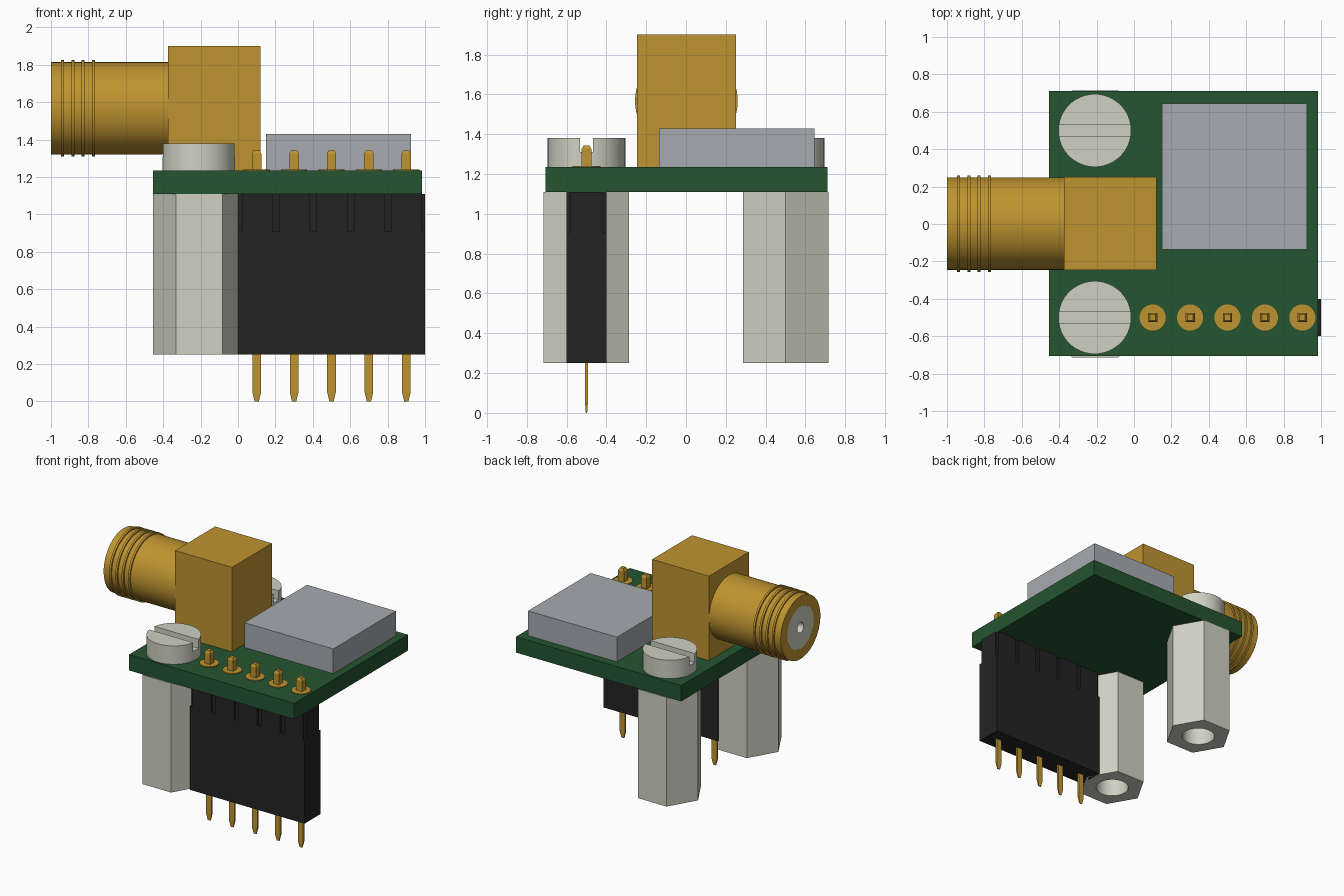
import bpy, bmesh, math
from mathutils import Matrix, Vector

if "Cube" in bpy.data.objects:
    bpy.data.objects.remove(bpy.data.objects["Cube"], do_unlink=True)


def material(name, rgb):
    m = bpy.data.materials.new(name)
    m.use_nodes = True
    color = (*rgb, 1)
    m.diffuse_color = color
    m.node_tree.nodes["Principled BSDF"].inputs["Base Color"].default_value = color
    return m


GREEN = material("board green", (0.018, 0.089, 0.03))
GOLD = material("gold", (0.52, 0.296, 0.03))
SILVER = material("silver", (0.62, 0.64, 0.54))
GREY = material("can grey", (0.38, 0.406, 0.434))
BLACK = material("black plastic", (0.0176, 0.0176, 0.0176))


def finish(name, bm, mat, smooth=False):
    bmesh.ops.recalc_face_normals(bm, faces=bm.faces)
    mesh = bpy.data.meshes.new(name)
    bm.to_mesh(mesh)
    bm.free()
    obj = bpy.data.objects.new(name, mesh)
    bpy.context.collection.objects.link(obj)
    mesh.materials.append(mat)
    if smooth:
        select(obj)
        bpy.ops.object.shade_smooth_by_angle(angle=math.radians(35))
    return obj


def select(obj):
    bpy.ops.object.select_all(action='DESELECT')
    obj.select_set(True)
    bpy.context.view_layer.objects.active = obj


def box(name, lo, hi, mat):
    lo, hi = Vector(lo), Vector(hi)
    bm = bmesh.new()
    bmesh.ops.create_cube(bm, size=1, matrix=Matrix.Translation((lo + hi) / 2)
                          @ Matrix.Diagonal((*(hi - lo), 1)))
    return finish(name, bm, mat)


def lathe(name, profile, centre, mat, along_x=False, sides=48, smooth=True):
    """Revolve (radius, distance) points; the distance runs along z, or along x."""
    bm = bmesh.new()
    rings = []
    for r, d in profile:
        if r == 0:
            rings.append([bm.verts.new((0, 0, d))] * sides)
        else:
            angles = [2 * math.pi * i / sides for i in range(sides)]
            rings.append([bm.verts.new((r * math.cos(a), r * math.sin(a), d)) for a in angles])
    for a, b in zip(rings, rings[1:]):
        for i in range(sides):
            j = (i + 1) % sides
            bm.faces.new(list(dict.fromkeys((a[i], a[j], b[j], b[i]))))
    turn = Matrix.Rotation(math.pi / 2, 4, 'Y') if along_x else Matrix()
    bm.transform(Matrix.Translation(centre) @ turn)
    return finish(name, bm, mat, smooth)


def cut(obj, cutter):
    mod = obj.modifiers.new("cut", 'BOOLEAN')
    mod.operation = 'DIFFERENCE'
    mod.solver = 'EXACT'
    mod.object = cutter
    select(obj)
    bpy.ops.object.modifier_apply(modifier=mod.name)
    bpy.data.objects.remove(cutter, do_unlink=True)


def pin(name, x, size_x, size_y, z0, z1, tip, taper):
    """Square post from z0 to z1, narrowing over the last stretch of length tip."""
    bm = bmesh.new()
    rings = []
    step = math.copysign(tip, z1 - z0)
    for z, s in ((z0, 1), (z1 - step, 1), (z1, taper)):
        rings.append([bm.verts.new((x + u * s * size_x / 2, PIN_Y + v * s * size_y / 2, z))
                      for u, v in ((-1, -1), (1, -1), (1, 1), (-1, 1))])
    for a, b in zip(rings, rings[1:]):
        for i in range(4):
            j = (i + 1) % 4
            bm.faces.new((a[i], a[j], b[j], b[i]))
    bm.faces.new(rings[0])
    bm.faces.new(rings[-1])
    return finish(name, bm, GOLD)


BOTTOM, TOP, BASE = 1.11, 1.235, 0.25
PIN_Y = -0.5

# Board and shielded can
box("circuit_board", (-0.455, -0.707, BOTTOM), (0.985, 0.71, TOP), GREEN)
box("metal_can", (0.15, -0.135, TOP), (0.925, 0.645, 1.43), GREY)

# Coaxial connector: block, ridged barrel and insert
box("connector_block", (-0.375, -0.247, TOP), (0.12, 0.25, 1.9), GOLD)
R, RIDGE, BORE, HALF = 0.247, 0.258, 0.165, 0.008
barrel = [(BORE, -0.9), (BORE, -1), (R, -1)]
for x in (-0.938, -0.883, -0.828, -0.773):
    barrel += [(R, x - HALF), (RIDGE, x - HALF), (RIDGE, x + HALF), (R, x + HALF)]
barrel += [(R, -0.37), (0, -0.37)]
axis = (0, 0.002, 1.567)
lathe("connector_barrel", barrel, axis, GOLD, along_x=True, sides=64)
lathe("connector_insert", [(0, -0.9), (0.04, -0.9), (0.04, -1), (BORE, -1), (BORE, -0.9)],
      axis, SILVER, along_x=True)

# Hex standoffs with threaded hole, and slotted screws above them
for side, y in (("front", -0.5), ("back", 0.5)):
    centre = (-0.207, y, 0)
    lathe(side + "_standoff", [(0, 0.7), (0.12, 0.7), (0.12, BASE), (0.12, BASE)][:3]
          + [(0.12, BASE)], centre, SILVER, sides=36).name = side + "_standoff_bore"
    hexagon = lathe(side + "_standoff", [(0, BASE), (0.248, BASE), (0.248, BOTTOM), (0, BOTTOM)],
                    centre, SILVER, sides=6, smooth=False)
    bore = bpy.data.objects[side + "_standoff_bore"]
    bpy.data.objects.remove(bore, do_unlink=True)
    cut(hexagon, lathe("bore_cutter", [(0, 0.1), (0.12, 0.1), (0.12, 0.7), (0, 0.7)],
                       centre, SILVER, sides=36))
    select(hexagon)
    bpy.ops.object.shade_smooth_by_angle(angle=math.radians(35))
    screw = lathe(side + "_screw", [(0, TOP), (0.195, TOP), (0.195, 1.38), (0, 1.38)],
                  (-0.21, y, 0), SILVER)
    cut(screw, box("slot_cutter", (-0.5, y - 0.033, 1.31), (0.1, y + 0.033, 1.5), SILVER))

# Header body with shallow grooves on both long sides
header = box("header_body", (0, -0.6, BASE), (1, -0.4, BOTTOM), BLACK)
for i in range(6):
    x = 0.2 * i + 0.003
    for y in (-0.6, -0.4):
        cut(header, box("groove_cutter", (x - 0.018, y - 0.018, 0.91),
                        (x + 0.018, y + 0.018, 1.2), BLACK))

# Pins with solder pads
for i in range(5):
    x = 0.1 + 0.2 * i
    n = str(i + 1)
    pin("lower_pin_" + n, x, 0.046, 0.014, BASE + 0.02, 0, 0.05, 0.5)
    pin("upper_pin_" + n, x, 0.05, 0.05, TOP - 0.02, 1.343, 0.018, 0.6)
    lathe("pad_" + n, [(0, TOP - 0.005), (0.07, TOP - 0.005), (0.07, TOP + 0.006), (0, TOP + 0.006)],
          (x, PIN_Y, 0), GOLD, sides=32)
